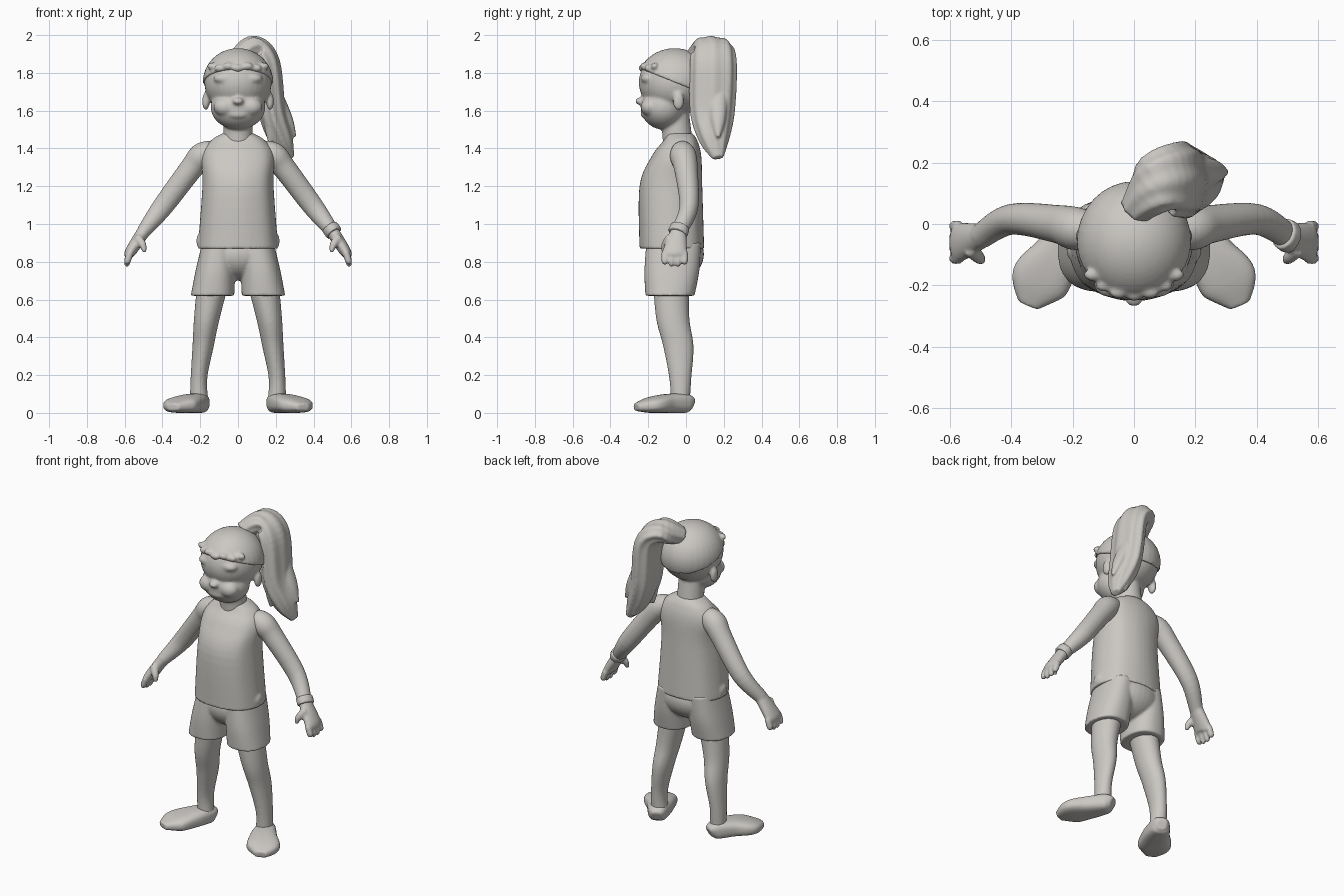
import bpy, bmesh, math
from mathutils import Vector, Matrix

cube = bpy.data.objects.get("Cube")
if cube:
    bpy.data.objects.remove(cube, do_unlink=True)

GREY = (0.6, 0.58, 0.55, 1)
clay = bpy.data.materials.new("warm_grey_clay")
clay.use_nodes = True
clay.diffuse_color = GREY
clay.node_tree.nodes["Principled BSDF"].inputs["Base Color"].default_value = GREY

SIDEWAYS = Vector((1, 0, 0))
FORWARD = Vector((0, 1, 0))
UP = Vector((0, 0, 1))


def smooth_path(rows, steps=6):
    """Catmull-Rom curve through rows of position and two radii."""
    rows = [Vector(row if len(row) == 5 else (*row, row[-1])) for row in rows]
    path = []
    for i, (here, after) in enumerate(zip(rows, rows[1:])):
        leave = (after - rows[max(i - 1, 0)]) / 2
        arrive = (rows[min(i + 2, len(rows) - 1)] - here) / 2
        for k in range(steps):
            t = k / steps
            ease = t * t * (3 - 2 * t)
            path.append(here.lerp(after, ease) + leave * t * (1 - t) ** 2
                        - arrive * t * t * (1 - t))
    path.append(rows[-1])
    return path


def loft(bm, rows, ref=SIDEWAYS, upright=False, power=2, ridge=0, ridges=8, sides=48):
    """Closed tube through rows; upright keeps every ring horizontal."""
    path = smooth_path(rows)
    centres = [Vector(p[:3]) for p in path]
    rings = []
    for i, row in enumerate(path):
        ahead = centres[min(i + 1, len(path) - 1)]
        behind = centres[max(i - 1, 0)]
        tangent = UP if upright else (ahead - behind).normalized()
        u = (ref - tangent * ref.dot(tangent)).normalized()
        v = tangent.cross(u)
        ring = []
        for k in range(sides):
            angle = math.tau * k / sides
            c, s = math.cos(angle), math.sin(angle)
            grow = 1 + ridge * math.cos(ridges * angle)
            across = math.copysign(abs(c) ** (2 / power), c) * row[3] * grow
            along = math.copysign(abs(s) ** (2 / power), s) * row[4] * grow
            ring.append(bm.verts.new(centres[i] + u * across + v * along))
        rings.append(ring)
    for low, high in zip(rings, rings[1:]):
        for k in range(sides):
            m = (k + 1) % sides
            bm.faces.new((low[k], low[m], high[m], high[k]))
    bm.faces.new(rings[0])
    bm.faces.new(rings[-1])


def ball(bm, centre, size):
    bmesh.ops.create_uvsphere(
        bm, u_segments=32, v_segments=24, radius=1,
        matrix=Matrix.Translation(centre) @ Matrix.Diagonal((*size, 1)))


def finish(bm, name, soften=3, mirrored=False):
    """Fuse the pieces of a part into one smooth skin."""
    if mirrored:
        bmesh.ops.scale(bm, vec=(-1, 1, 1), verts=bm.verts[:])
    bmesh.ops.recalc_face_normals(bm, faces=bm.faces[:])
    mesh = bpy.data.meshes.new(name)
    bm.to_mesh(mesh)
    bm.free()
    mesh.materials.append(clay)
    for face in mesh.polygons:
        face.use_smooth = True
    part = bpy.data.objects.new(name, mesh)
    bpy.context.collection.objects.link(part)
    fuse = part.modifiers.new("Fuse", 'REMESH')
    fuse.mode = 'VOXEL'
    fuse.voxel_size = 0.008
    fuse.use_smooth_shade = True
    smooth = part.modifiers.new("Soften", 'SMOOTH')
    smooth.factor = 0.5
    smooth.iterations = soften


# Head: skull, jaw, nose, mouth, cheeks, brows, ears and neck
skull_centre = Vector((0, -.06, 1.75))
skull_size = Vector((.178, .19, .172))
bm = bmesh.new()
ball(bm, skull_centre, skull_size)
ball(bm, (0, -.12, 1.62), (.145, .12, .12))
ball(bm, (0, -.24, 1.65), (.03, .03, .02))
ball(bm, (0, -.22, 1.58), (.05, .02, .02))
for side in (1, -1):
    ball(bm, (side * .07, -.19, 1.62), (.06, .05, .05))
    ball(bm, (side * .07, -.2, 1.77), (.06, .04, .03))
    ball(bm, (side * .17, -.04, 1.65), (.02, .03, .05))
loft(bm, [(0, -.04, 1.4, .08), (0, -.06, 1.6, .075)], upright=True)
finish(bm, "head", soften=8)

# Hair cap: slanted hairline with a ragged fringe
bm = bmesh.new()
ball(bm, skull_centre, skull_size * 1.05)
bmesh.ops.bisect_plane(bm, geom=bm.verts[:] + bm.edges[:] + bm.faces[:],
                       plane_co=skull_centre, plane_no=(0, .4, 1), clear_inner=True)
bmesh.ops.holes_fill(bm, edges=bm.edges[:])
for i in range(-3, 4):
    turn = i * .3
    outward = Vector((math.sin(turn), -math.cos(turn), 0))
    tuft = skull_centre + outward * .17 + UP * (.075 + .01 * (i % 2))
    ball(bm, tuft, (.03, .02, .02))
finish(bm, "hair_cap")

# Ponytail: arches up from the crown and falls on the left
bm = bmesh.new()
loft(bm, [(0, .04, 1.88, .05), (.08, .13, 1.93, .1, .065), (.15, .145, 1.85, .12, .07),
          (.18, .14, 1.6, .115, .07), (.23, .15, 1.45, .08, .06), (.28, .17, 1.35, .03, .02)],
     ref=FORWARD, ridge=.05)
for root, tip in (((.2, .17, 1.7), (.3, .17, 1.46)),
                  ((.16, .1, 1.7), (.17, .09, 1.43)),
                  ((.18, .2, 1.7), (.23, .19, 1.37))):
    middle = Vector(root).lerp(Vector(tip), .6)
    loft(bm, [(*root, .05, .03), (*middle, .04, .03), (*tip, .01)], ref=FORWARD)
finish(bm, "ponytail", soften=2)

# Sleeveless shirt with gathered knots at the hem
bm = bmesh.new()
loft(bm, [(0, -.075, .87, .212, .17), (0, -.08, 1.2, .187, .165), (0, -.05, 1.36, .19, .13),
          (0, -.03, 1.44, .145, .09), (0, -.035, 1.48, .08, .07)],
     upright=True, power=2.3, ridge=.007)
for side in (1, -1):
    ball(bm, (side * .2, -.08, .91), (.02, .04, .04))
finish(bm, "shirt")

# Shorts: hips and two short legs
bm = bmesh.new()
ball(bm, (0, -.06, .84), (.2, .155, .14))
for side in (1, -1):
    loft(bm, [(side * .135, -.085, .62, .115, .13), (side * .12, -.075, .75, .105, .145),
              (side * .1, -.065, .9, .09, .145)], upright=True, power=2.3)
finish(bm, "shorts")

for label, mirrored in (("left", False), ("right", True)):
    # Leg
    bm = bmesh.new()
    loft(bm, [(.13, -.08, .7, .085, .095), (.165, -.07, .5, .068, .088),
              (.185, -.04, .35, .056, .08), (.207, -.03, .18, .044, .058),
              (.205, -.03, .05, .05)], upright=True)
    finish(bm, label + "_leg", mirrored=mirrored)

    # Shoe, flat underneath
    bm = bmesh.new()
    loft(bm, [(.185, .03, .04, .03), (.2, 0, .05, .055, .05), (.25, -.1, .05, .08, .05),
              (.31, -.19, .04, .095, .04), (.345, -.265, .03, .035, .02)],
         ref=Vector((.9, .5, 0)), power=2.8)
    for v in bm.verts:
        v.co.z = max(v.co.z, 0)
    finish(bm, label + "_shoe", soften=2, mirrored=mirrored)

    # Arm
    shoulder = Vector((.19, -.015, 1.36))
    wrist = Vector((.5, -.04, .96))
    knuckles = Vector((.57, -.06, .85))
    bm = bmesh.new()
    loft(bm, [(.13, -.02, 1.39, .055), (*shoulder, .07), (.25, 0, 1.29, .062),
              (.4, .015, 1.09, .05, .055), (*wrist, .042, .037)], ref=FORWARD)
    # Palm, four fingers and a thumb
    loft(bm, [(*wrist, .042, .035), (*knuckles, .065, .03),
              (*(knuckles - UP * .02), .055, .02)], ref=FORWARD)
    for i in range(4):
        root = knuckles + FORWARD * (i * .035 - .052)
        bend = root + Vector((.015, 0, -.045))
        tip = root + Vector((.018, 0, -.08 + .01 * abs(i - 1.5)))
        loft(bm, [(*root, .018), (*bend, .018), (*tip, .01)], ref=FORWARD)
    loft(bm, [(.535, -.08, .93, .025), (.505, -.11, .89, .02), (.495, -.12, .85, .01)],
         ref=FORWARD)
    finish(bm, label + "_arm", soften=2, mirrored=mirrored)

# Wristband on the left arm
bm = bmesh.new()
loft(bm, [(.485, -.03, .985, .052, .046), (.51, -.045, .95, .055, .046)], ref=FORWARD)
finish(bm, "wristband", soften=2)
